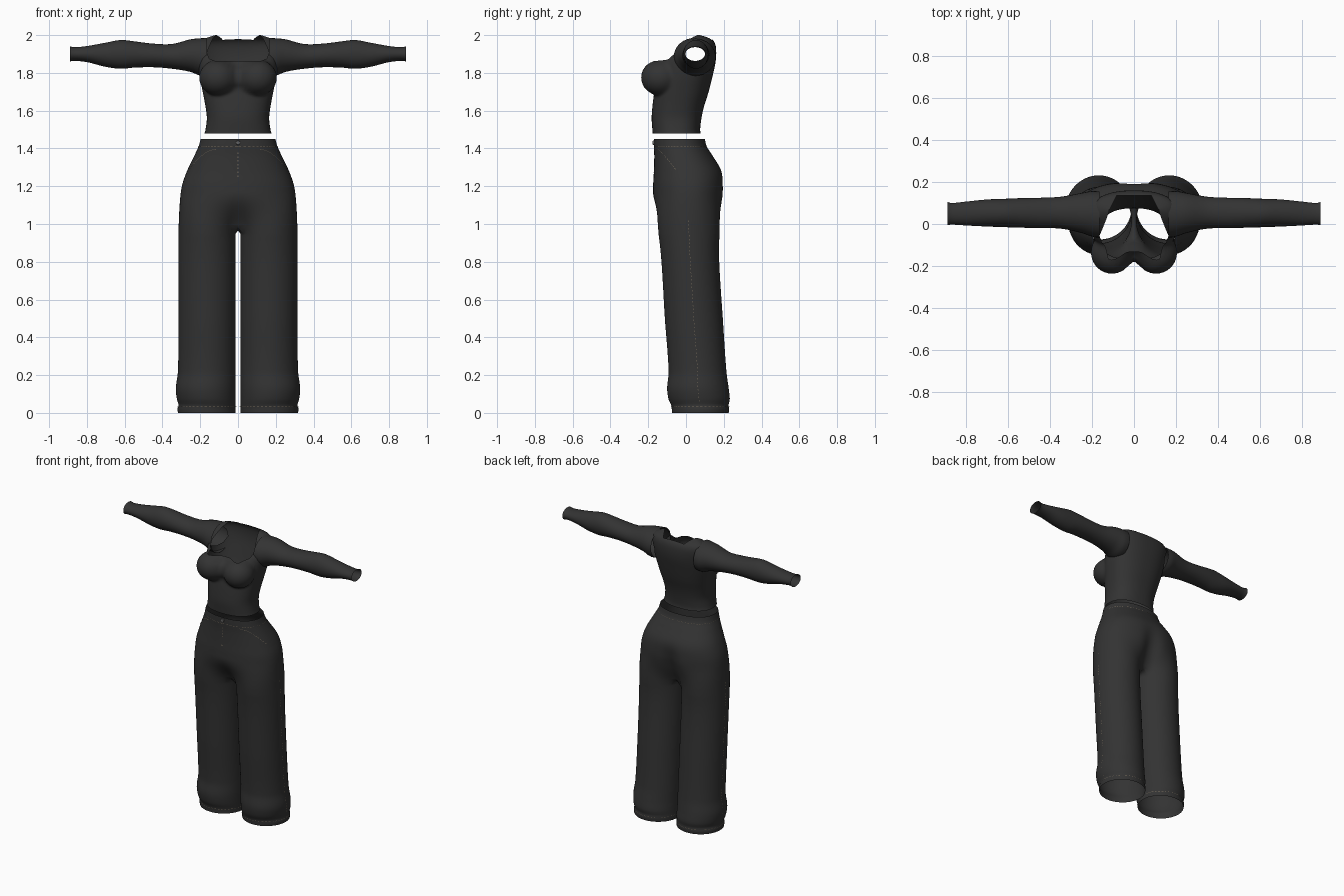
import bpy, bmesh, math
from mathutils import Vector

if "Cube" in bpy.data.objects:
    bpy.data.objects.remove(bpy.data.objects["Cube"])


def material(name, r, g, b):
    m = bpy.data.materials.new(name)
    m.use_nodes = True
    m.diffuse_color = (r, g, b, 1)
    m.node_tree.nodes["Principled BSDF"].inputs["Base Color"].default_value = (r, g, b, 1)
    return m


CLOTH = material("charcoal cloth", .033, .033, .033)
THREAD = material("tan thread", .2, .16, .11)
METAL = material("grey metal", .13, .13, .13)


def finish(bm, name, mat, mirror=False, smooth=True):
    bmesh.ops.recalc_face_normals(bm, faces=bm.faces)
    me = bpy.data.meshes.new(name)
    bm.to_mesh(me)
    bm.free()
    me.materials.append(mat)
    for p in me.polygons:
        p.use_smooth = smooth
    ob = bpy.data.objects.new(name, me)
    bpy.context.collection.objects.link(ob)
    if mirror:
        mod = ob.modifiers.new("mirror", 'MIRROR')
        mod.merge_threshold = .0005
    return ob


def sample(table, k):
    """Smooth interpolation of a table whose first column is the key."""
    i = 0
    while i < len(table) - 2 and k > table[i + 1][0]:
        i += 1
    a, b = table[i], table[i + 1]
    p, n = table[max(i - 1, 0)], table[min(i + 2, len(table) - 1)]
    h = b[0] - a[0]
    t = min(max((k - a[0]) / h, 0), 1)
    out = []
    for c in range(1, len(a)):
        m0 = (b[c] - p[c]) / (b[0] - p[0]) * h
        m1 = (n[c] - a[c]) / (n[0] - a[0]) * h
        d = b[c] - a[c]
        out.append(a[c] + t * (m0 + t * (3 * d - 2 * m0 - m1 + t * (m0 + m1 - 2 * d))))
    return out


def steps(a, b, n):
    return [a + (b - a) * i / n for i in range(n + 1)]


def spow(v, e):
    return math.copysign(abs(v) ** e, v)


def loft(bm, rings, closed=True):
    rows = [[bm.verts.new(p) for p in r] for r in rings]
    bridge(bm, rows, closed)
    return rows


def bridge(bm, rows, closed):
    for r, s in zip(rows, rows[1:]):
        n = len(r)
        for i in range(n if closed else n - 1):
            j = (i + 1) % n
            bm.faces.new((r[i], r[j], s[j], s[i]))


def cut(bm, planes):
    """Remove the part of the surface inside a convex set of planes."""
    planes = [(Vector(c), Vector(n)) for c, n in planes]
    region = list(bm.faces)
    for k, (c, n) in enumerate(planes):
        geom = set(region)
        for f in region:
            geom.update(f.edges)
            geom.update(f.verts)
        bmesh.ops.bisect_plane(bm, geom=list(geom), dist=1e-5, plane_co=c, plane_no=n)
        region = [f for f in bm.faces if all(
            (f.calc_center_median() - c2).dot(n2) < 0 for c2, n2 in planes[:k + 1])]
    bmesh.ops.delete(bm, geom=region, context='FACES')


# Top body: height, half width, front y, back y
BODY = [(1.48, .177, -.176, .077), (1.5, .172, -.178, .075), (1.56, .165, -.182, .082),
        (1.62, .172, -.178, .095), (1.7, .187, -.168, .12), (1.78, .203, -.155, .14),
        (1.86, .213, -.132, .157), (1.92, .213, -.075, .16), (1.96, .2, -.025, .152),
        (1.985, .17, .01, .13), (2.0, .12, .045, .085)]


def body_point(a, z):
    w, yf, yb = sample(BODY, z)
    yc = (yf + yb) / 2
    p = Vector((w * spow(math.cos(a), .85), (yb - yf) / 2 * spow(math.sin(a), .85)))
    # bust swell, pushed out along the ray from the body axis
    k = 1 - ((z - 1.775) / .096) ** 2
    if k > 0:
        d, r = p.normalized(), p.length
        for s in (-1, 1):
            c = Vector((s * .103, -.136 - yc))
            proj = c.dot(d)
            gap = .0105 * k - (c.length_squared - proj * proj)
            if gap > 0:
                r = max(r, proj + math.sqrt(gap))
        p = d * r
    return (p.x, p.y + yc, z)


bm = bmesh.new()
turn = [math.tau * i / 96 for i in range(96)]
loft(bm, [[body_point(a, z) for a in turn] for z in steps(1.48, 2.0, 60)])
for _ in range(2):
    bmesh.ops.smooth_vert(bm, verts=[v for v in bm.verts if not v.is_boundary],
                          factor=.5, use_axis_x=True, use_axis_y=True, use_axis_z=True)
# square neckline with softened corners
neck = [((0, 0, 1.862), (0, 0, -1)), ((0, .137, 0), (0, 1, 0))]
for s in (-1, 1):
    neck += [((s * .12, .06, 1.99), (s, .3, .12)), ((s * .14, 0, 1.862), (s, 0, -1)),
             ((s * .151, 0, 1.872), (s, 0, -.4)), ((s * .12, 0, 1.862), (s * .4, 0, -1)),
             ((s * .085, .13, 0), (s * .9, .45, 0))]
cut(bm, neck)
# armholes
for s in (-1, 1):
    hole = [((s * .13, 0, 0), (-s, 0, 0))]
    for i in range(10):
        n = Vector((0, math.cos(math.tau * i / 10), math.sin(math.tau * i / 10)))
        hole.append((Vector((0, .05, 1.89)) + n * .07, n))
    cut(bm, hole)
finish(bm, "top_body", CLOTH)

# Sleeves: x, bottom z, top z, front y, back y
SLEEVE = [(.165, 1.785, 1.985, -.065, .155), (.2, 1.785, 1.983, -.06, .157),
          (.25, 1.805, 1.978, -.043, .148), (.35, 1.822, 1.953, -.022, .13),
          (.45, 1.83, 1.955, -.02, .125), (.55, 1.828, 1.967, -.017, .123),
          (.62, 1.822, 1.974, -.015, .12), (.7, 1.832, 1.96, -.012, .117),
          (.8, 1.857, 1.942, -.007, .107), (.87, 1.864, 1.936, -.003, .1),
          (.89, 1.86, 1.941, -.006, .105)]


def sleeve_ring(x):
    zb, zt, yf, yb = sample(SLEEVE, x)
    return [(x, (yf + yb) / 2 + (yb - yf) / 2 * math.cos(a),
             (zb + zt) / 2 + (zt - zb) / 2 * math.sin(a)) for a in turn[::3]]


bm = bmesh.new()
loft(bm, [sleeve_ring(x) for x in steps(.165, .89, 48)])
finish(bm, "sleeves", CLOTH, mirror=True)

# Trousers: height, outer x, front y, back y
LEG = [(0, .318, -.074, .226), (.025, .32, -.076, .229), (.04, .314, -.078, .225),
       (.07, .323, -.092, .232), (.13, .329, -.1, .226), (.22, .318, -.092, .214),
       (.5, .315, -.112, .195), (.8, .316, -.13, .176), (.95, .315, -.146, .178),
       (1.1, .309, -.172, .198), (1.2, .297, -.174, .202), (1.28, .27, -.17, .19),
       (1.36, .232, -.168, .142), (1.41, .209, -.17, .11), (1.45, .198, -.17, .1)]
CROTCH, SPREAD, INNER = .985, math.radians(150), .012


def leg_point(a, z):
    w, yf, yb = sample(LEG, z)
    return Vector(((w + INNER) / 2 + (w - INNER) / 2 * math.cos(a),
                   (yf + yb) / 2 + (yb - yf) / 2 * math.sin(a), z))


def outer_point(t, z):
    """t runs from -1 at the front centre, round the outside, to 1 at the back."""
    w, yf, yb = sample(LEG, z)
    a = t * math.pi / 2
    hip = Vector((w * max(math.cos(a), 0) ** .88,
                  (yf + yb) / 2 + (yb - yf) / 2 * spow(math.sin(a), .88), z))
    if t > 0:
        hip.y -= .03 * math.exp(-(hip.x / .06) ** 2 - ((z - 1.12) / .11) ** 2)
    s = min(max((1.17 - z) / .24, 0), 1)
    p = hip.lerp(leg_point(t * SPREAD, z), s * s * (3 - 2 * s))
    if z >= CROTCH and abs(t) > .999:
        p.x = 0
    return p


bm = bmesh.new()
ts = steps(-1, 1, 48)
inner = steps(SPREAD, math.tau - SPREAD, 12)[1:-1]
rings = [[outer_point(t, z) for t in ts] + [leg_point(a, z) for a in inner]
         for z in steps(0, .95, 76)]
front, back = outer_point(-1, CROTCH), outer_point(1, CROTCH)
saddle = [back.lerp(front, q) - Vector((0, 0, .02 * math.sin(math.pi * q)))
          for q in steps(0, 1, 12)[1:-1]]
rings.append([outer_point(t, CROTCH) for t in ts] + saddle)
rows = loft(bm, rings)
hips = [[bm.verts.new(outer_point(t, z)) for t in ts] for z in steps(CROTCH, 1.45, 40)[1:]]
bridge(bm, [rows[-1][:len(ts)]] + hips, False)
finish(bm, "trousers", CLOTH, mirror=True)


# Stitching: thin dashes lying just above the cloth
def stitch(name, path, count, duty=.55):
    bm = bmesh.new()
    for i in range(count):
        p, q = path(i / count), path((i + duty) / count)
        w, yf, yb = sample(LEG, p.z)
        out = Vector((p.x - (w / 2 if p.z < 1 else 0), p.y - (yf + yb) / 2, 0)).normalized()
        side = (q - p).cross(out).normalized() * .0013
        lift = out * .003
        bm.faces.new([bm.verts.new(v + lift) for v in (p - side, q - side, q + side, p + side)])
    finish(bm, name, THREAD, mirror=True, smooth=False)


stitch("waist_stitching", lambda q: outer_point(2 * q - 1, 1.408), 30)
stitch("hem_stitching", lambda q: leg_point(math.tau * q, .032), 44)
stitch("side_seam_stitching", lambda q: outer_point(0, .06 + .97 * q), 50, .4)
stitch("pocket_stitching", lambda q: outer_point(-.68 + .5 * q, 1.395 - .115 * q * q), 14)
stitch("fly_stitching", lambda q: outer_point(-.995, 1.25 + .14 * q), 7, .4)

# Waist button
bm = bmesh.new()
bmesh.ops.create_cone(bm, cap_ends=True, segments=20, radius1=.012, radius2=.01, depth=.008)
button = finish(bm, "waist_button", METAL, smooth=False)
button.rotation_euler = (math.pi / 2, 0, 0)
button.location = (0, -.173, 1.43)
